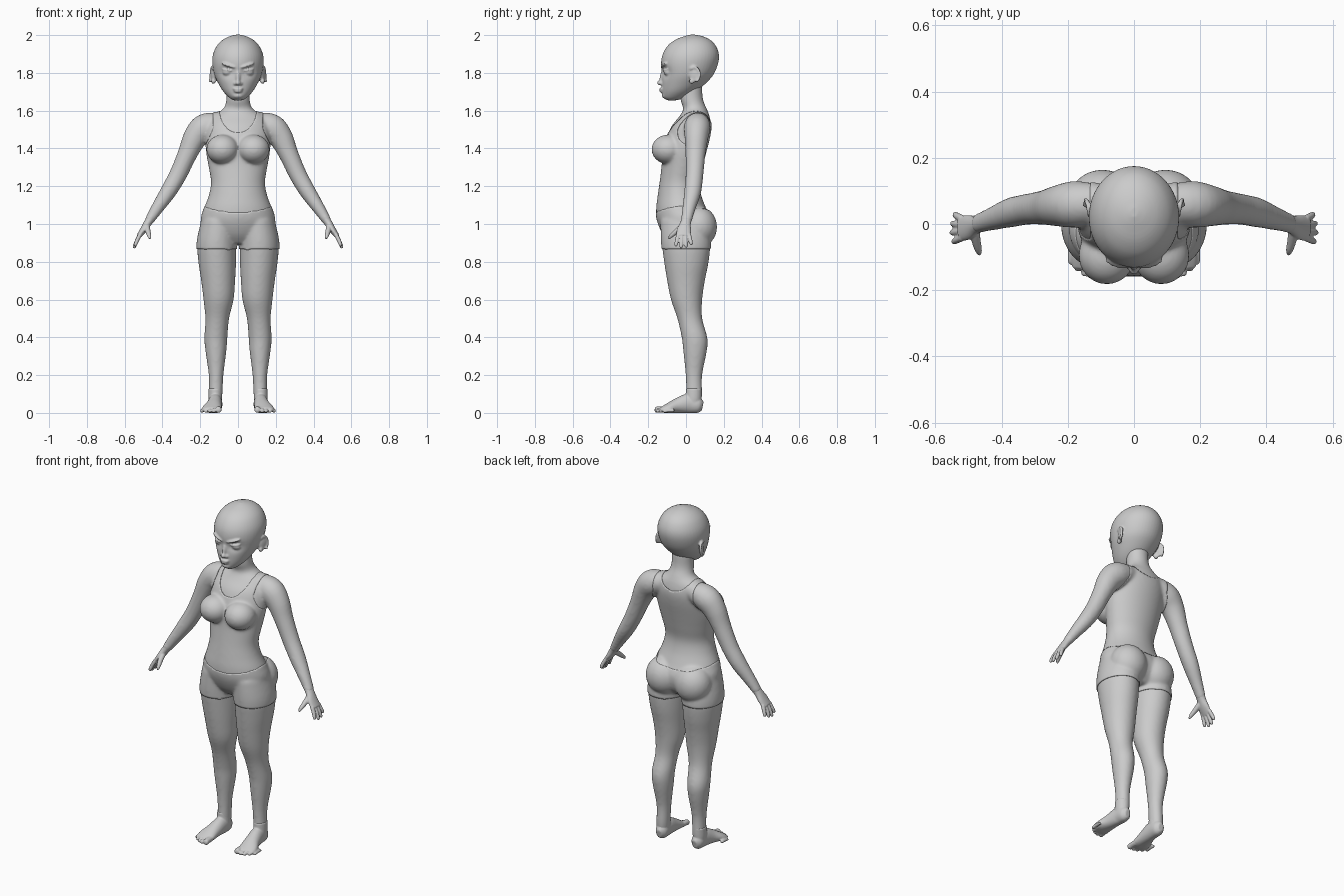
import bpy, bmesh, math
from mathutils import Vector, Matrix

if "Cube" in bpy.data.objects:
    bpy.data.objects.remove(bpy.data.objects["Cube"])

grey = bpy.data.materials.new("plain_grey")
grey.use_nodes = True
grey.diffuse_color = (0.6, 0.6, 0.6, 1)
grey.node_tree.nodes["Principled BSDF"].inputs["Base Color"].default_value = (0.6, 0.6, 0.6, 1)

X, Y, Z = Vector((1, 0, 0)), Vector((0, 1, 0)), Vector((0, 0, 1))
SIDES = (1, -1)


def spline(rows, steps=4):
    """Smooth curve through rows of numbers."""
    rows = [Vector(r) for r in rows]
    pts = [rows[0] * 2 - rows[1]] + rows + [rows[-1] * 2 - rows[-2]]
    out = []
    for a, b, c, d in zip(pts, pts[1:], pts[2:], pts[3:]):
        for i in range(steps):
            t = i / steps
            out.append(b + (c - a) * (t / 2) + (a * 2 - b * 5 + c * 4 - d) * (t * t / 2)
                       + (b * 3 - a - c * 3 + d) * (t ** 3 / 2))
    return out + [rows[-1]]


def loft(bm, rows, ref=X, level=False, side=1, sides=32):
    """Skin elliptical rings (x, y, z, radius along ref, other radius)."""
    rows = spline(rows)
    mids = [Vector(r[:3]) for r in rows]
    rings = []
    for i, r in enumerate(rows):
        t = Z if level else (mids[min(i + 1, len(mids) - 1)] - mids[max(i - 1, 0)]).normalized()
        u = (ref - t * ref.dot(t)).normalized()
        v = t.cross(u)
        ring = []
        for k in range(sides):
            a = math.tau * k / sides
            p = mids[i] + u * math.cos(a) * r[3] + v * math.sin(a) * r[4]
            ring.append(bm.verts.new((p.x * side, p.y, p.z)))
        rings.append(ring)
    faces = [bm.faces.new(rings[0]), bm.faces.new(rings[-1])]
    for a, b in zip(rings, rings[1:]):
        for k in range(sides):
            n = (k + 1) % sides
            faces.append(bm.faces.new((a[k], a[n], b[n], b[k])))
    bmesh.ops.recalc_face_normals(bm, faces=faces)


def profile(bm, rows):
    """Level rings from (height, half width, front y, back y)."""
    loft(bm, [(0, (f + b) / 2, z, w, (b - f) / 2) for z, w, f, b in rows], level=True, sides=48)


def blob(bm, loc, size, side=1, turn=(0, 0, 0)):
    rot = Matrix.Rotation(turn[2] * side, 4, 'Z') @ Matrix.Rotation(turn[1] * side, 4, 'Y') \
        @ Matrix.Rotation(turn[0], 4, 'X')
    place = Matrix.Translation((loc[0] * side, loc[1], loc[2])) @ rot @ Matrix.Diagonal((*size, 1))
    bmesh.ops.create_uvsphere(bm, u_segments=24, v_segments=16, radius=1, matrix=place)


def make(name, bm):
    mesh = bpy.data.meshes.new(name)
    bm.to_mesh(mesh)
    bm.free()
    mesh.materials.append(grey)
    obj = bpy.data.objects.new(name, mesh)
    bpy.context.collection.objects.link(obj)
    mesh.shade_smooth()
    return obj


def fuse(name, bm, voxel, smooth):
    """Merge overlapping volumes into one smooth skin."""
    obj = make(name, bm)
    mod = obj.modifiers.new("fuse", 'REMESH')
    mod.mode, mod.voxel_size = 'VOXEL', voxel
    mod = obj.modifiers.new("soften", 'SMOOTH')
    mod.factor, mod.iterations = 0.5, smooth
    deps = bpy.context.evaluated_depsgraph_get()
    mesh = bpy.data.meshes.new_from_object(obj.evaluated_get(deps))
    obj.modifiers.clear()
    obj.data = mesh
    mesh.materials.clear()
    mesh.materials.append(grey)
    mesh.shade_smooth()
    return obj


# Torso, arms and legs
bm = bmesh.new()
profile(bm, [(.9, .1, -.08, .08), (.95, .17, -.12, .12), (1.02, .193, -.15, .13),
             (1.08, .178, -.155, .105), (1.15, .152, -.147, .078), (1.22, .14, -.137, .068),
             (1.3, .152, -.127, .085), (1.38, .166, -.12, .105), (1.46, .17, -.1, .125),
             (1.52, .165, -.075, .133), (1.57, .14, -.035, .125), (1.61, .078, -.015, .11),
             (1.66, .062, -.03, .09), (1.74, .06, -.03, .085)])
for s in SIDES:
    blob(bm, (.082, -.095, 1.395), (.083, .085, .075), s)
    blob(bm, (.095, .065, .985), (.1, .095, .105), s)
    loft(bm, [(.07, .065, 1.545, .05, .045), (.17, .06, 1.515, .07, .072), (.225, .055, 1.46, .063, .065),
              (.268, .05, 1.37, .053, .052), (.318, .045, 1.26, .047, .047), (.37, .035, 1.17, .045, .043),
              (.43, .015, 1.08, .035, .033), (.475, 0, 1.01, .029, .024)], ref=Y, side=s)
    loft(bm, [(.1, -.01, 1.02, .09, .12), (.112, 0, .9, .103, .128), (.11, .002, .8, .1, .118),
              (.105, 0, .7, .09, .1), (.103, .003, .6, .08, .083), (.11, .02, .5, .063, .066),
              (.117, .045, .4, .061, .068), (.117, .048, .33, .056, .063), (.116, .042, .2, .039, .044),
              (.118, .043, .1, .036, .043), (.12, .04, .05, .034, .042)], side=s, level=True)
body = fuse("body", bm, .008, 12)


# Clothes, lifted slightly off the skin
def garment(name, inside, thickness):
    bm = bmesh.new()
    bm.from_mesh(body.data)
    out = [f for f in bm.faces if not inside(*f.calc_center_median())]
    bmesh.ops.delete(bm, geom=out, context='FACES')
    for _ in range(8):
        moved = {}
        for v in bm.verts:
            near = [e.other_vert(v).co for e in v.link_edges if e.is_boundary]
            if len(near) == 2:
                moved[v] = v.co * .5 + (near[0] + near[1]) * .25
        for v, co in moved.items():
            v.co = co
    obj = make(name, bm)
    mod = obj.modifiers.new("cloth", 'SOLIDIFY')
    mod.thickness, mod.offset = thickness, 1
    return obj


def in_top(x, y, z):
    x = abs(x)
    armhole = min(.22, .13 + .5 * max(0, 1.5 - z))
    scoop = (x / .1) ** 2 + ((z - 1.62) / (.14 if y < .04 else .085)) ** 2
    return z > 1.05 and x < armhole and scoop > 1 and z < 1.63


def in_shorts(x, y, z):
    return abs(x) < .3 and .865 < z < 1.06 + x * x


garment("tank_top", in_top, .003)
garment("shorts", in_shorts, .005)

# Head with face
bm = bmesh.new()
profile(bm, [(1.655, .025, -.1, -.05), (1.67, .048, -.12, 0), (1.7, .077, -.126, .05),
             (1.74, .102, -.128, .1), (1.79, .125, -.128, .145), (1.85, .136, -.132, .17),
             (1.9, .132, -.123, .174), (1.945, .111, -.096, .157), (1.975, .081, -.057, .128),
             (1.993, .046, -.012, .09), (2.002, .012, .02, .05)])
for v in bm.verts:
    d = ((abs(v.co.x) - .055) / .032) ** 2 + ((v.co.z - 1.805) / .026) ** 2
    if v.co.y < 0:
        v.co.y += .016 * math.exp(-d)
blob(bm, (0, -.125, 1.78), (.012, .014, .045), turn=(-.2, 0, 0))
blob(bm, (0, -.138, 1.747), (.014, .016, .012))
blob(bm, (0, -.128, 1.716), (.028, .014, .007))
blob(bm, (0, -.127, 1.703), (.023, .014, .008))
blob(bm, (0, -.108, 1.68), (.03, .02, .016))
for s in SIDES:
    blob(bm, (.013, -.128, 1.743), (.01, .012, .009), s)
    blob(bm, (.05, -.118, 1.84), (.042, .014, .008), s, (0, -.3, .3))
    blob(bm, (.053, -.09, 1.803), (.03, .028, .02), s)
    blob(bm, (.053, -.104, 1.815), (.033, .018, .005), s, (0, -.15, .35))
    # Ears: rim, lobe and inner plate
    blob(bm, (.134, .045, 1.785), (.008, .028, .038), s, (-.2, 0, -.3))
    blob(bm, (.13, .03, 1.755), (.012, .014, .014), s)
    rim = [(.137 + .011 * math.sin(a * .5), .043 + .029 * math.sin(a), 1.79 + .04 * math.cos(a), .007, .007)
           for a in (-.7, 0, .7, 1.4, 2.1, 2.8)]
    loft(bm, rim, side=s, sides=12)
fuse("head", bm, .0055, 3)

# Hands
for s, label in zip(SIDES, ("left", "right")):
    bm = bmesh.new()
    loft(bm, [(.458, .005, 1.035, .028, .024), (.478, -.002, 1.005, .028, .021),
              (.5, -.01, .97, .037, .018), (.525, -.014, .935, .038, .013)], ref=Y, side=s)
    for i, length in enumerate((.9, 1.05, 1, .8)):
        y = -.041 + .019 * i
        reach = [(.518 + .04 * t * length - .008 * t * t, y + (i - 1.5) * .009 * t,
                  .945 - .07 * t * length, r, r)
                 for t, r in ((0, .011), (.5, .0105), (.88, .009), (1, .004))]
        loft(bm, reach, ref=Y, side=s, sides=14)
    loft(bm, [(.482, -.015, .99, .016, .016), (.477, -.05, .962, .014, .014),
              (.47, -.078, .938, .011, .011), (.466, -.092, .922, .005, .005)], side=s, sides=14)
    fuse(label + "_hand", bm, .0035, 3)

# Feet
for s, label in zip(SIDES, ("left", "right")):
    bm = bmesh.new()
    loft(bm, [(.117, .088, .035, .016, .025), (.118, .065, .04, .034, .042), (.12, .015, .05, .037, .052),
              (.127, -.045, .038, .042, .04), (.138, -.1, .023, .052, .025),
              (.141, -.135, .015, .046, .013)], side=s)
    loft(bm, [(.12, .042, .13, .036, .042), (.12, .04, .07, .036, .042), (.12, .035, .03, .03, .04)],
         side=s, level=True)
    for i in range(5):
        r = .016 if i == 0 else .0115 - .0007 * i
        x, tip = .103 + .021 * i + (.004 if i else 0), -.166 + .0035 * i * i - .003 * i
        loft(bm, [(x, tip + .06, r + .004, r, r), (x, tip + .025, r + .003, r, r),
                  (x, tip + .007, r, r, r), (x, tip, r, r * .5, r * .5)], side=s, sides=14)
    for v in bm.verts:
        v.co.z = max(v.co.z, 0)
    fuse(label + "_foot", bm, .0045, 3)
